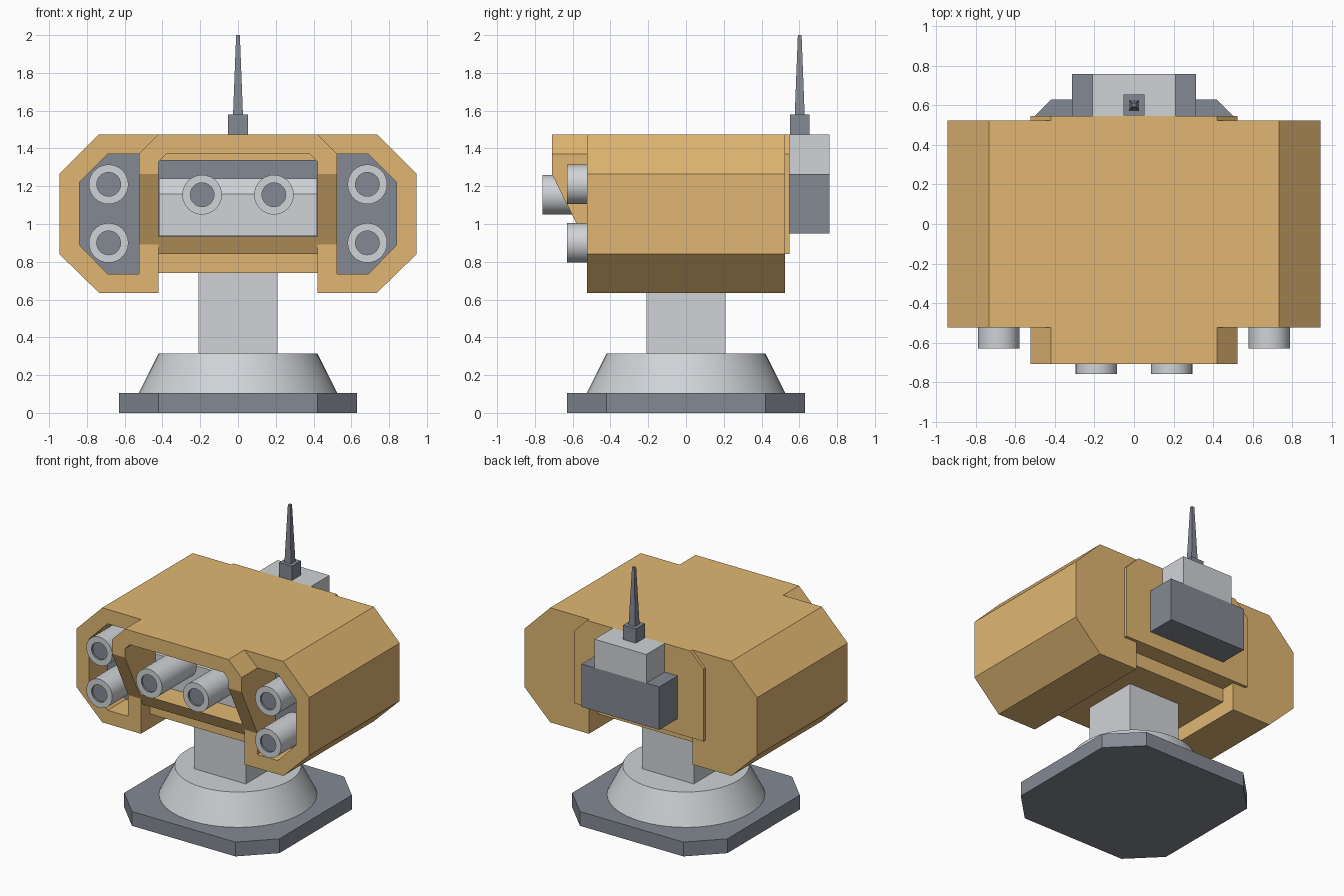
import bpy, bmesh, math
from mathutils import Matrix

if "Cube" in bpy.data.objects:
    bpy.data.objects.remove(bpy.data.objects["Cube"])


def material(name, rgb):
    m = bpy.data.materials.new(name)
    m.diffuse_color = (*rgb, 1)
    m.use_nodes = True
    m.node_tree.nodes["Principled BSDF"].inputs["Base Color"].default_value = m.diffuse_color
    return m


TAN = material("tan_armour", (0.75, 0.47, 0.17))
DARK = material("dark_metal", (0.23, 0.25, 0.29))
LIGHT = material("light_metal", (0.63, 0.65, 0.68))


def finish(name, bm, *mats):
    bmesh.ops.recalc_face_normals(bm, faces=bm.faces[:])
    mesh = bpy.data.meshes.new(name)
    bm.to_mesh(mesh)
    bm.free()
    for m in mats:
        mesh.materials.append(m)
    ob = bpy.data.objects.new(name, mesh)
    bpy.context.collection.objects.link(ob)
    return ob


def prism(name, pts, a, b, axis, mat):
    """Extrude a 2D outline from a to b along x, y or z."""
    place = {"x": lambda p, t: (t, p[0], p[1]),
             "y": lambda p, t: (p[0], t, p[1]),
             "z": lambda p, t: (p[0], p[1], t)}[axis]
    bm = bmesh.new()
    lo = [bm.verts.new(place(p, a)) for p in pts]
    hi = [bm.verts.new(place(p, b)) for p in pts]
    bm.faces.new(lo)
    bm.faces.new(hi)
    n = len(pts)
    for i in range(n):
        j = (i + 1) % n
        bm.faces.new((lo[i], lo[j], hi[j], hi[i]))
    return finish(name, bm, mat)


def box(name, x, y, z, mat):
    pts = [(x[0], y[0]), (x[1], y[0]), (x[1], y[1]), (x[0], y[1])]
    return prism(name, pts, z[0], z[1], "z", mat)


def activate(ob):
    bpy.ops.object.select_all(action="DESELECT")
    bpy.context.view_layer.objects.active = ob
    ob.select_set(True)


def cut(ob, cutter):
    mod = ob.modifiers.new("cut", "BOOLEAN")
    mod.operation = "DIFFERENCE"
    mod.solver = "EXACT"
    mod.object = cutter
    activate(ob)
    bpy.ops.object.modifier_apply(modifier=mod.name)
    bpy.data.objects.remove(cutter)


def smooth(ob):
    activate(ob)
    bpy.ops.object.shade_smooth_by_angle(angle=math.radians(35))


def cone(name, r1, r2, z0, z1, sides, mat, turn=0, y=0):
    bm = bmesh.new()
    bmesh.ops.create_cone(bm, cap_ends=True, segments=sides, radius1=r1, radius2=r2, depth=z1 - z0,
                          matrix=Matrix.Translation((0, y, (z0 + z1) / 2)) @ Matrix.Rotation(turn, 4, "Z"))
    return finish(name, bm, mat)


def barrel(name, x, z, front, back):
    """Tube pointing to the front with a dark inset muzzle."""
    bm = bmesh.new()
    mid = Matrix.Translation((x, (front + back) / 2, z)) @ Matrix.Rotation(math.pi / 2, 4, "X")
    bmesh.ops.create_cone(bm, cap_ends=True, segments=32, radius1=0.105, radius2=0.105,
                          depth=back - front, matrix=mid)
    bm.normal_update()
    cap = [f for f in bm.faces if f.normal.y < -0.9]
    bmesh.ops.inset_region(bm, faces=cap, thickness=0.042)
    cap[0].material_index = 1
    new = bmesh.ops.extrude_discrete_faces(bm, faces=cap)["faces"]
    for f in new:
        f.material_index = 1
        bmesh.ops.translate(bm, verts=f.verts[:], vec=(0, 0.015, 0))
    smooth(finish(name, bm, LIGHT, DARK))


# Base, pedestal and neck
c, e = 0.42, 0.63
prism("base_plate", [(c, -e), (e, -c), (e, c), (c, e), (-c, e), (-e, c), (-e, -c), (-c, -e)], 0, 0.105, "z", DARK)
smooth(cone("pedestal", 0.525, 0.42, 0.105, 0.315, 48, LIGHT))
box("neck", (-0.21, 0.21), (-0.21, 0.21), (0.315, 0.76), LIGHT)

# Central housing with a sloped front and an open bay
half = [(0.42, 1.475), (0.525, 1.37), (0.525, 0.84)]
body = prism("central_housing", half + [(-x, z) for x, z in reversed(half)], -0.71, 0.547, "y", TAN)
cut(body, prism("slope_cutter", [(-0.71, 1.265), (-0.455, 0.75), (-0.9, 0.75), (-0.9, 1.265)], -0.7, 0.7, "x", TAN))
bay = [(0.42, 0.935), (0.42, 1.33), (0.38, 1.37)]
cut(body, prism("bay_cutter", bay + [(-x, z) for x, z in reversed(bay)], -0.9, -0.2, "y", TAN))
box("lower_housing", (-0.42, 0.42), (-0.42, 0.42), (0.74, 0.84), TAN)

# Bay interior
box("bay_back_wall", (-0.42, 0.42), (-0.22, -0.2), (0.935, 1.34), DARK)
prism("gun_mount", [(-0.36, 0.937), (-0.36, 1.16), (-0.29, 1.24), (-0.22, 1.24), (-0.22, 0.937)],
      -0.419, 0.419, "x", LIGHT)

# Side pods with recessed gun ports
for s, side in ((-1, "left"), (1, "right")):
    outer = [(0.42, 1.475), (0.735, 1.475), (0.945, 1.265), (0.945, 0.84), (0.735, 0.635), (0.42, 0.635)]
    port = [(0.525, 1.37), (0.69, 1.37), (0.84, 1.22), (0.84, 0.89), (0.69, 0.735), (0.525, 0.735)]
    outer = [(s * x, z) for x, z in outer]
    port = [(s * x, z) for x, z in port]
    pod = prism(side + "_pod", outer, -0.525, 0.525, "y", TAN)
    cut(pod, prism("port_cutter", port, -0.7, -0.3, "y", TAN))
    prism(side + "_port_panel", port, -0.315, -0.299, "y", DARK)
    barrel(side + "_upper_barrel", s * 0.685, 1.21, -0.63, -0.31)
    barrel(side + "_lower_barrel", s * 0.685, 0.9, -0.63, -0.31)
    barrel(side + "_centre_barrel", s * 0.19, 1.155, -0.76, -0.3)

# Rear equipment boxes and antenna
box("rear_box_lower", (-0.315, 0.315), (0.547, 0.76), (0.95, 1.265), DARK)
box("rear_box_upper", (-0.21, 0.21), (0.547, 0.76), (1.265, 1.475), LIGHT)
box("antenna_socket", (-0.052, 0.052), (0.55, 0.655), (1.475, 1.58), DARK)
cone("antenna_mast", 0.037, 0.014, 1.58, 2.0, 4, DARK, math.pi / 4, 0.602)
